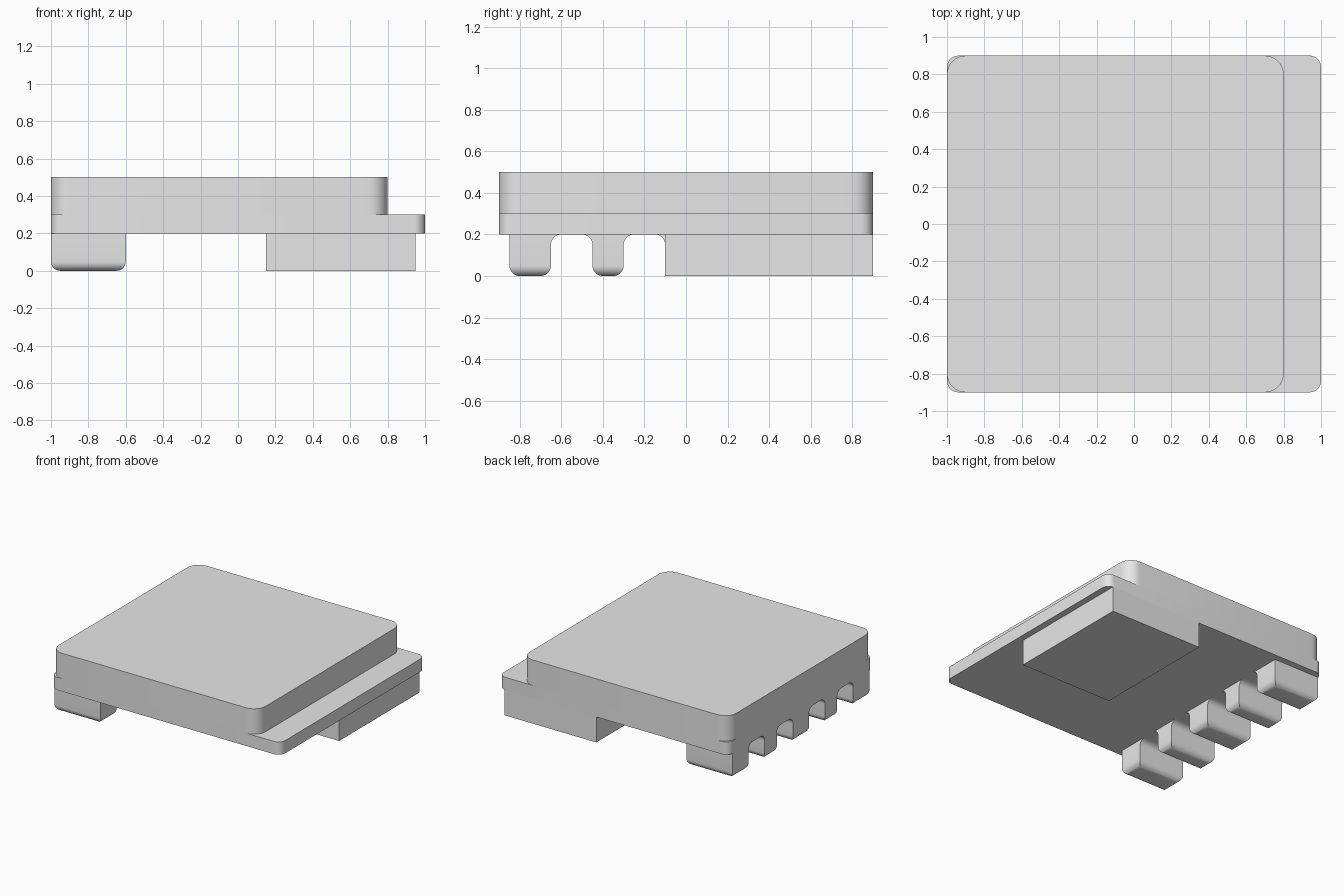
import bpy
import bmesh
import math

cube = bpy.data.objects.get("Cube")
if cube:
    bpy.data.objects.remove(cube, do_unlink=True)

grey = bpy.data.materials.new("light_grey")
grey.use_nodes = True
colour = (0.8, 0.8, 0.8, 1)
grey.diffuse_color = colour
grey.node_tree.nodes["Principled BSDF"].inputs["Base Color"].default_value = colour


def finish(name, bm):
    """Turn a bmesh into a smooth-shaded grey object."""
    bmesh.ops.recalc_face_normals(bm, faces=bm.faces)
    mesh = bpy.data.meshes.new(name)
    bm.to_mesh(mesh)
    bm.free()
    mesh.materials.append(grey)
    obj = bpy.data.objects.new(name, mesh)
    bpy.context.collection.objects.link(obj)
    bpy.ops.object.select_all(action="DESELECT")
    obj.select_set(True)
    bpy.context.view_layer.objects.active = obj
    bpy.ops.object.shade_smooth_by_angle(angle=math.radians(30))


def box(name, xs, ys, zs, radius=0, rounded=None):
    """Box between limits; edges picked by the rule 'rounded' get a radius."""
    bm = bmesh.new()
    bmesh.ops.create_cube(bm, size=1)
    for v in bm.verts:
        v.co = [lim[0] if c < 0 else lim[1] for c, lim in zip(v.co, (xs, ys, zs))]
    if rounded:
        edges = [e for e in bm.edges if rounded(*[v.co for v in e.verts])]
        bmesh.ops.bevel(bm, geom=edges, offset=radius, segments=8,
                        profile=0.5, affect="EDGES")
    finish(name, bm)


def upright(a, b):
    return abs(a.z - b.z) > 0.01


def underside(a, b):
    return max(a.z, b.z) < 0.01


def arch_fillet(name, y, side, radius=0.05):
    """Concave strip between a foot's side and the plate above."""
    bm = bmesh.new()
    arc = [math.pi / 2 * i / 8 for i in range(9)]
    points = [(y, 0.2)] + [(y + side * radius * (1 - math.cos(a)),
                            0.2 - radius * (1 - math.sin(a))) for a in arc]
    face = bm.faces.new([bm.verts.new((-1, py, pz)) for py, pz in points])
    new = bmesh.ops.extrude_face_region(bm, geom=[face])["geom"]
    for v in new:
        if isinstance(v, bmesh.types.BMVert):
            v.co.x = -0.6
    finish(name, bm)


# Upper body and the wider plate below it
box("upper_body", (-1, 0.8), (-0.9, 0.9), (0.3, 0.5), 0.1, upright)
box("base_plate", (-1, 1), (-0.9, 0.9), (0.2, 0.3), 0.06, upright)

# Square block under the back corner
box("corner_block", (0.15, 0.95), (-0.1, 0.9), (0, 0.2))

# Row of feet with rounded undersides, joined by arches
feet = [(-0.85, -0.65), (-0.45, -0.3), (-0.1, 0.1), (0.3, 0.45), (0.65, 0.85)]
for i, (y0, y1) in enumerate(feet):
    box(f"foot_{i + 1}", (-1, -0.6), (y0, y1), (0, 0.2), 0.05, underside)
    if i > 0:
        arch_fillet(f"foot_{i + 1}_front_fillet", y0, -1)
    if i < len(feet) - 1:
        arch_fillet(f"foot_{i + 1}_back_fillet", y1, 1)
